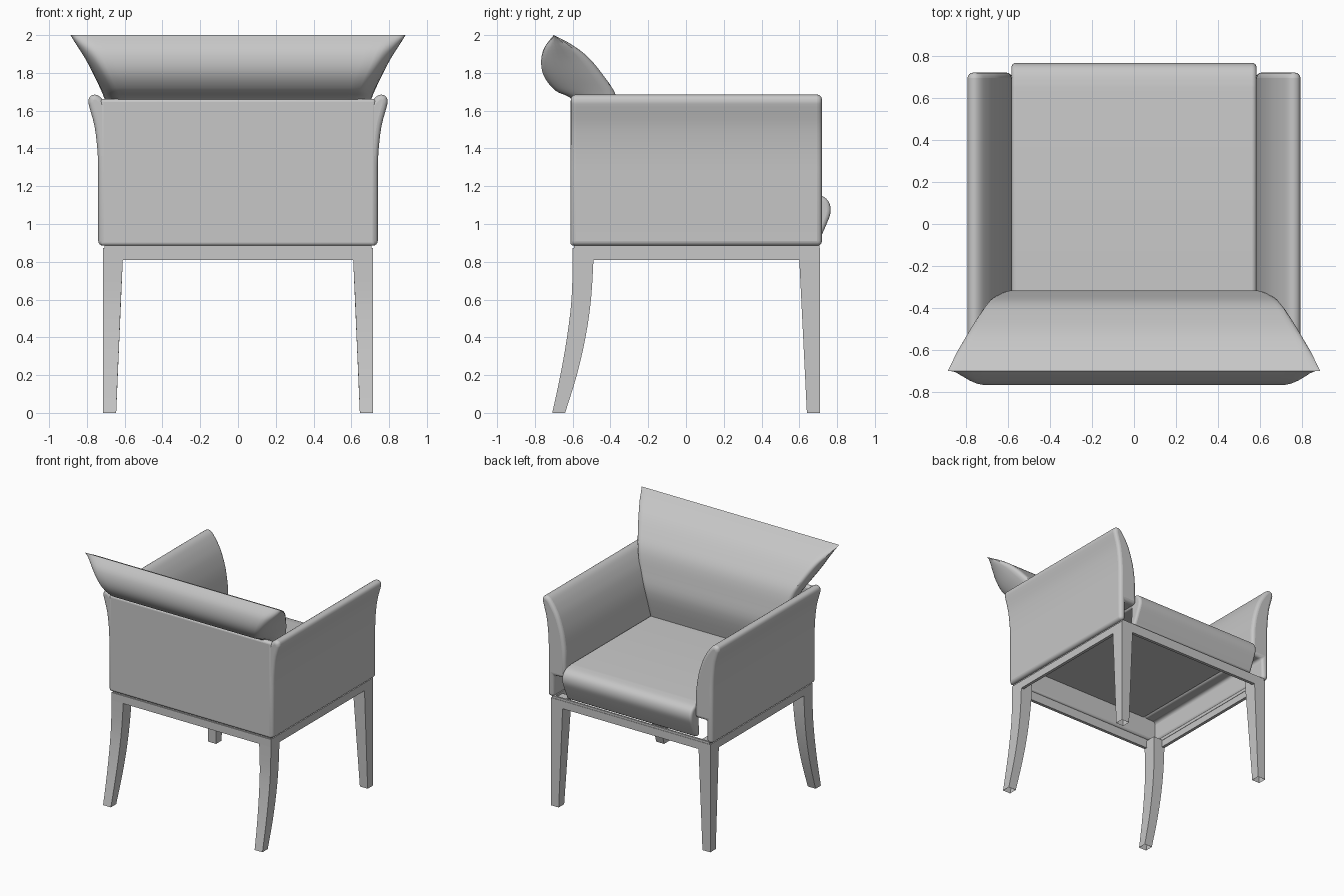
import bpy, bmesh

cube = bpy.data.objects.get("Cube")
if cube:
    bpy.data.objects.remove(cube, do_unlink=True)

grey = bpy.data.materials.new("plain_grey")
grey.use_nodes = True
grey.diffuse_color = (0.57, 0.57, 0.57, 1)
grey.node_tree.nodes["Principled BSDF"].inputs["Base Color"].default_value = (0.57, 0.57, 0.57, 1)


def finish(bm, name, bevel=0, smooth=True):
    """Turn a bmesh into a named object with optional rounded edges."""
    bmesh.ops.remove_doubles(bm, verts=bm.verts, dist=0.0005)
    bmesh.ops.recalc_face_normals(bm, faces=bm.faces)
    mesh = bpy.data.meshes.new(name)
    bm.to_mesh(mesh)
    bm.free()
    mesh.materials.append(grey)
    obj = bpy.data.objects.new(name, mesh)
    bpy.context.collection.objects.link(obj)
    if bevel:
        mod = obj.modifiers.new("rounded_edges", "BEVEL")
        mod.width = bevel
        mod.segments = 4
        mod.limit_method = 'ANGLE'
        mod.angle_limit = 0.7
    if smooth:
        bpy.ops.object.select_all(action='DESELECT')
        obj.select_set(True)
        bpy.context.view_layer.objects.active = obj
        bpy.ops.object.shade_smooth_by_angle(angle=0.6)
    return obj


def loft(rings, name, bevel=0, smooth=True, open_start=False):
    """Bridge closed rings of points and cap the ends."""
    bm = bmesh.new()
    rows = [[bm.verts.new(p) for p in ring] for ring in rings]
    n = len(rows[0])
    for a, b in zip(rows, rows[1:]):
        for i in range(n):
            j = (i + 1) % n
            bm.faces.new((a[i], a[j], b[j], b[i]))
    if not open_start:
        bm.faces.new(rows[0])
    bm.faces.new(rows[-1])
    return finish(bm, name, bevel, smooth)


def box(name, x0, x1, y0, y1, z0, z1):
    ring = [(x0, y0), (x1, y0), (x1, y1), (x0, y1)]
    return loft([[(x, y, z) for x, y in ring] for z in (z0, z1)], name, smooth=False)


def spline(points, steps=5):
    """Smooth curve through the points."""
    pts = [points[0]] + points + [points[-1]]
    out = []
    for a, b, c, d in zip(pts, pts[1:], pts[2:], pts[3:]):
        for k in range(steps):
            t = k / steps
            out.append(tuple(0.5 * (2 * q + (r - p) * t + (2 * p - 5 * q + 4 * r - s) * t * t
                                    + (3 * q - p - 3 * r + s) * t ** 3)
                             for p, q, r, s in zip(a, b, c, d)))
    return out + [points[-1]]


# Flared arms: cross-section in x and z, hollow below the seat
arm_outer = [(0.74, 1.3), (0.745, 1.4), (0.76, 1.52), (0.787, 1.62), (0.792, 1.65),
             (0.783, 1.675), (0.757, 1.685), (0.73, 1.673), (0.705, 1.645),
             (0.675, 1.6), (0.64, 1.53), (0.603, 1.41), (0.583, 1.28)]
arm = [(0.58, 1.06), (0.685, 1.06), (0.685, 0.885), (0.74, 0.885)] + spline(arm_outer, 3)
# Legs: rows of z, inner x, back y, front y
front_leg = [(0, 0.645, 0.64, 0.71), (0.81, 0.61, 0.6, 0.71), (0.873, 0.61, 0.6, 0.71)]
back_leg = spline([(0, 0.645, -0.708, -0.64), (0.2, 0.637, -0.665, -0.578),
                   (0.4, 0.628, -0.63, -0.532), (0.6, 0.62, -0.606, -0.503),
                   (0.81, 0.61, -0.6, -0.49), (0.873, 0.61, -0.6, -0.49)], 3)
for side, s in (("left", 1), ("right", -1)):
    loft([[(s * x, y, z) for x, z in arm] for y in (-0.61, 0.72)], side + "_arm", 0.026)
    for label, leg in (("front", front_leg), ("back", back_leg)):
        loft([[(s * xi, ya, z), (s * 0.715, ya, z), (s * 0.715, yb, z), (s * xi, yb, z)]
              for z, xi, ya, yb in leg], label + "_" + side + "_leg", open_start=True)
    # Side rails and recessed strips of the base
    lo, hi = sorted((s * 0.69, s * 0.715))
    box(side + "_rail", lo, hi, -0.6, 0.71, 0.81, 0.873)
    lo, hi = sorted((s * 0.687, s * 0.708))
    box(side + "_recess", lo, hi, -0.593, 0.703, 0.865, 0.89)
for name, a, b in (("front", 0.685, 0.71), ("back", -0.6, -0.575)):
    box(name + "_rail", -0.715, 0.715, a, b, 0.81, 0.873)
    box(name + "_recess", -0.708, 0.708, a + 0.007, b - 0.003, 0.865, 0.89)

# Upholstered back panel, tucked between the rounded arm corners
panel = [(-0.73, 0.885), (0.73, 0.885), (0.73, 1.663), (-0.73, 1.663)]
loft([[(x, y, z) for x, z in panel] for y in (-0.612, -0.565)], "back_panel", 0.018)

# Seat: side profile with a rolled front edge and a hollow underside
roll = spline([(0.695, 0.89), (0.74, 0.99), (0.765, 1.06), (0.757, 1.115),
               (0.72, 1.148), (0.65, 1.163)], 4)
seat = roll + [(-0.58, 1.163), (-0.58, 1.06), (0.66, 1.06), (0.65, 0.89)]
loft([[(x, y, z) for y, z in seat] for x in (-0.583, 0.583)], "seat", 0.02)

# Back cushion: rows of y, z, half width for the front and the pillowed rear
front = spline([(-0.7, 2.0, 0.887), (-0.61, 1.953, 0.855), (-0.52, 1.885, 0.81),
                (-0.44, 1.79, 0.763), (-0.37, 1.68, 0.715), (-0.335, 1.53, 0.67),
                (-0.318, 1.37, 0.61), (-0.365, 1.15, 0.585)], 4)
rear = spline([(-0.7, 2.0, 0.887), (-0.752, 1.93, 0.85), (-0.767, 1.85, 0.81),
               (-0.748, 1.775, 0.77), (-0.69, 1.705, 0.735), (-0.6, 1.655, 0.71),
               (-0.53, 1.5, 0.66), (-0.53, 1.15, 0.585)], 4)
seam = [(f[0] * 0.8 + r[0] * 0.2, f[1] * 0.8 + r[1] * 0.2, f[2])
        for f, r in zip(front, rear)]
columns = [0, 0.4, 0.7, 0.8, 0.87, 0.9, 0.925, 0.95, 0.97, 0.985, 0.995, 1]
columns = [-t for t in reversed(columns[1:])] + columns


def pillow_point(row, edge, t, start):
    """Blend from the full section to the pinched seam near the ends."""
    k = max(0, (abs(t) - start) / (1 - start))
    full = (1 - k * k) ** 0.5
    y, z = (e + (p - e) * full for p, e in zip(row[:2], edge[:2]))
    return (t * (row[2] + (edge[2] - row[2]) * k), y, z)


bm = bmesh.new()
for sheet, start in ((front, 0.95), (rear, 0.87)):
    grid = [[bm.verts.new(pillow_point(r, e, t, start)) for t in columns]
            for r, e in zip(sheet, seam)]
    for a, b in zip(grid, grid[1:]):
        for i in range(len(columns) - 1):
            bm.faces.new((a[i], a[i + 1], b[i + 1], b[i]))
finish(bm, "back_cushion")
